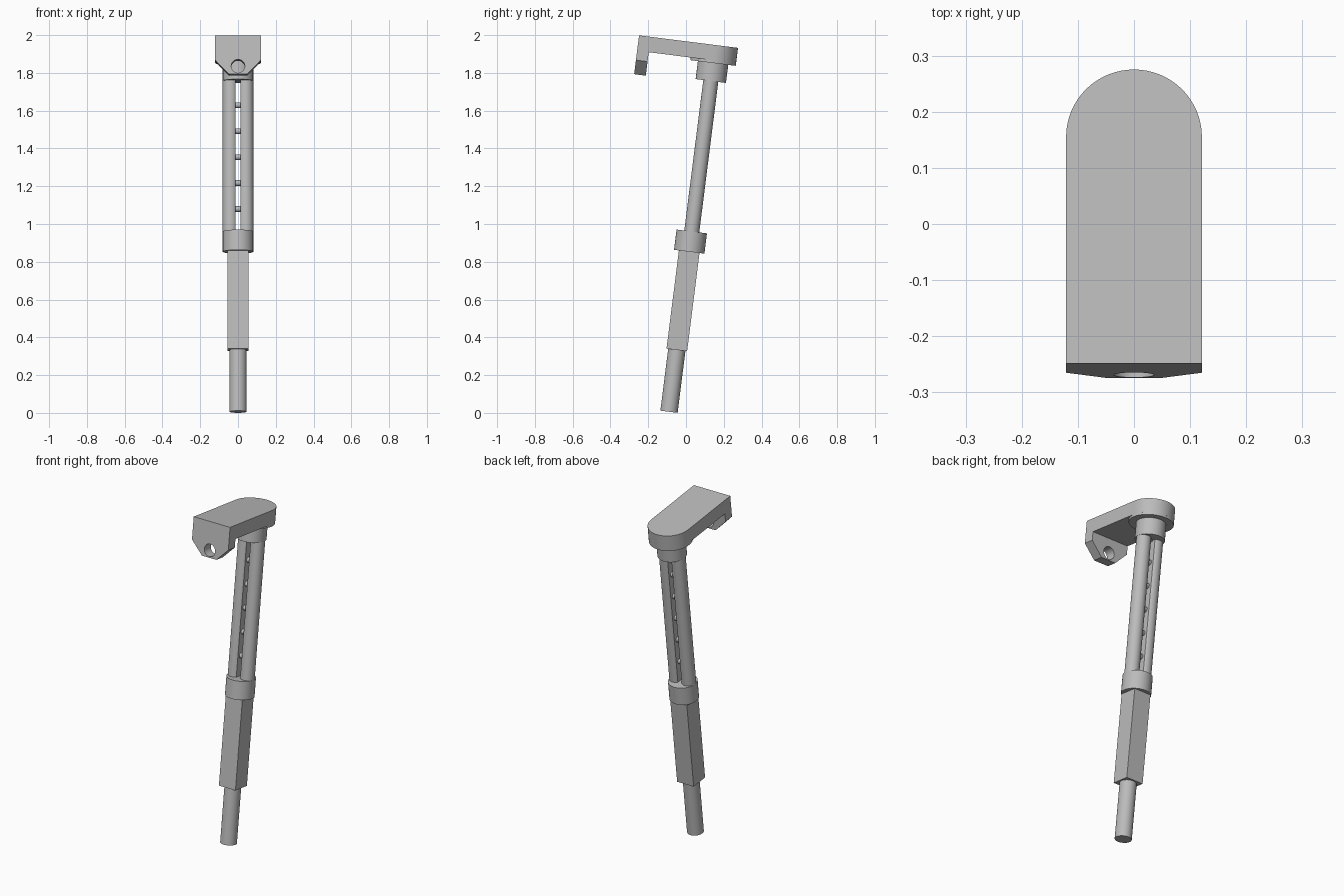
import bpy, bmesh
from math import sin, cos, pi, radians, acos
from mathutils import Matrix, Vector

if "Cube" in bpy.data.objects:
    bpy.data.objects.remove(bpy.data.objects["Cube"], do_unlink=True)

grey = bpy.data.materials.new("light grey")
grey.use_nodes = True
colour = (0.5, 0.5, 0.5, 1)
grey.diffuse_color = colour
grey.node_tree.nodes["Principled BSDF"].inputs["Base Color"].default_value = colour

# The whole assembly leans back about its foot
LEAN = Matrix.Translation((0, -0.09, 0.006)) @ Matrix.Rotation(radians(-7.2), 4, 'X')
UPRIGHT = Matrix.Identity(4)
FACING_FRONT = Matrix.Rotation(pi / 2, 4, 'X')      # profile (x, z), extruded to -y
FACING_SIDE = Matrix.Rotation(pi / 2, 4, 'Y')       # extruded along x


def arc(radius, start=0, end=2 * pi, steps=48, cx=0, cy=0):
    closed = abs(end - start - 2 * pi) < 1e-6
    count = steps if closed else steps + 1
    return [(cx + radius * cos(start + (end - start) * i / steps),
             cy + radius * sin(start + (end - start) * i / steps)) for i in range(count)]


def prism(name, outline, low, high, turn=UPRIGHT):
    """Extrude an outline from low to high, then turn and lean it."""
    bm = bmesh.new()
    face = bm.faces.new([bm.verts.new((x, y, low)) for x, y in outline])
    out = bmesh.ops.extrude_face_region(bm, geom=[face])
    top = [v for v in out["geom"] if isinstance(v, bmesh.types.BMVert)]
    bmesh.ops.translate(bm, verts=top, vec=Vector((0, 0, high - low)))
    bmesh.ops.recalc_face_normals(bm, faces=bm.faces)
    bm.transform(turn)
    mesh = bpy.data.meshes.new(name)
    bm.to_mesh(mesh)
    bm.free()
    obj = bpy.data.objects.new(name, mesh)
    obj.matrix_world = LEAN
    mesh.materials.append(grey)
    bpy.context.collection.objects.link(obj)
    return obj


def select(obj):
    bpy.ops.object.select_all(action='DESELECT')
    obj.select_set(True)
    bpy.context.view_layer.objects.active = obj


def combine(obj, other, operation):
    """Apply a boolean and discard the helper."""
    mod = obj.modifiers.new("combine", 'BOOLEAN')
    mod.operation, mod.object, mod.solver = operation, other, 'EXACT'
    bpy.context.view_layer.update()
    select(obj)
    bpy.ops.object.modifier_apply(modifier=mod.name)
    bpy.data.objects.remove(other, do_unlink=True)


# Lower leg: round foot, square shank, collar
h = 0.055
parts = [
    prism("foot_rod", arc(0.046), 0, 0.34),
    prism("square_shank", [(-h, -h), (h, -h), (h, h), (-h, h)], 0.33, 0.856),
    prism("collar", arc(0.081), 0.854, 0.962),
    prism("top_hub", arc(0.081), 1.765, 1.863),
    prism("hub_washer", arc(0.121), 1.861, 1.876),
]

# Twin rods with flat inner sides
bend = acos(-0.7)
rod = arc(0.04, -bend, bend, 32, cx=0.041)
for name, side in (("left_rod", 1), ("right_rod", -1)):
    parts.append(prism(name, [(side * x, y) for x, y in rod], 0.955, 1.77))

# Rungs between the rods
for i in range(6):
    height = 1.082 + 0.1385 * i
    parts.append(prism(f"rung_{i + 1}", arc(0.015, steps=24, cx=-height), -0.02, 0.02, FACING_SIDE))

# Head bracket: round-ended plate with a drilled, chamfered lug at the front
W, FRONT, TOP = 0.121, 0.407, 1.957
bracket = prism("head_bracket", [(-W, -FRONT), (W, -FRONT)] + arc(W, 0, pi, 32), 1.875, TOP)
lug = prism("lug", [(-W, TOP), (-W, 1.825), (-0.048, 1.75), (0.048, 1.75), (W, 1.825), (W, TOP)],
            0.345, FRONT, FACING_FRONT)
combine(bracket, lug, 'UNION')
drill = prism("drill", arc(0.036, cy=1.793), 0.3, 0.45, FACING_FRONT)
combine(bracket, drill, 'DIFFERENCE')
parts.append(bracket)

for obj in parts:
    select(obj)
    bpy.ops.object.shade_smooth_by_angle(angle=radians(30))
